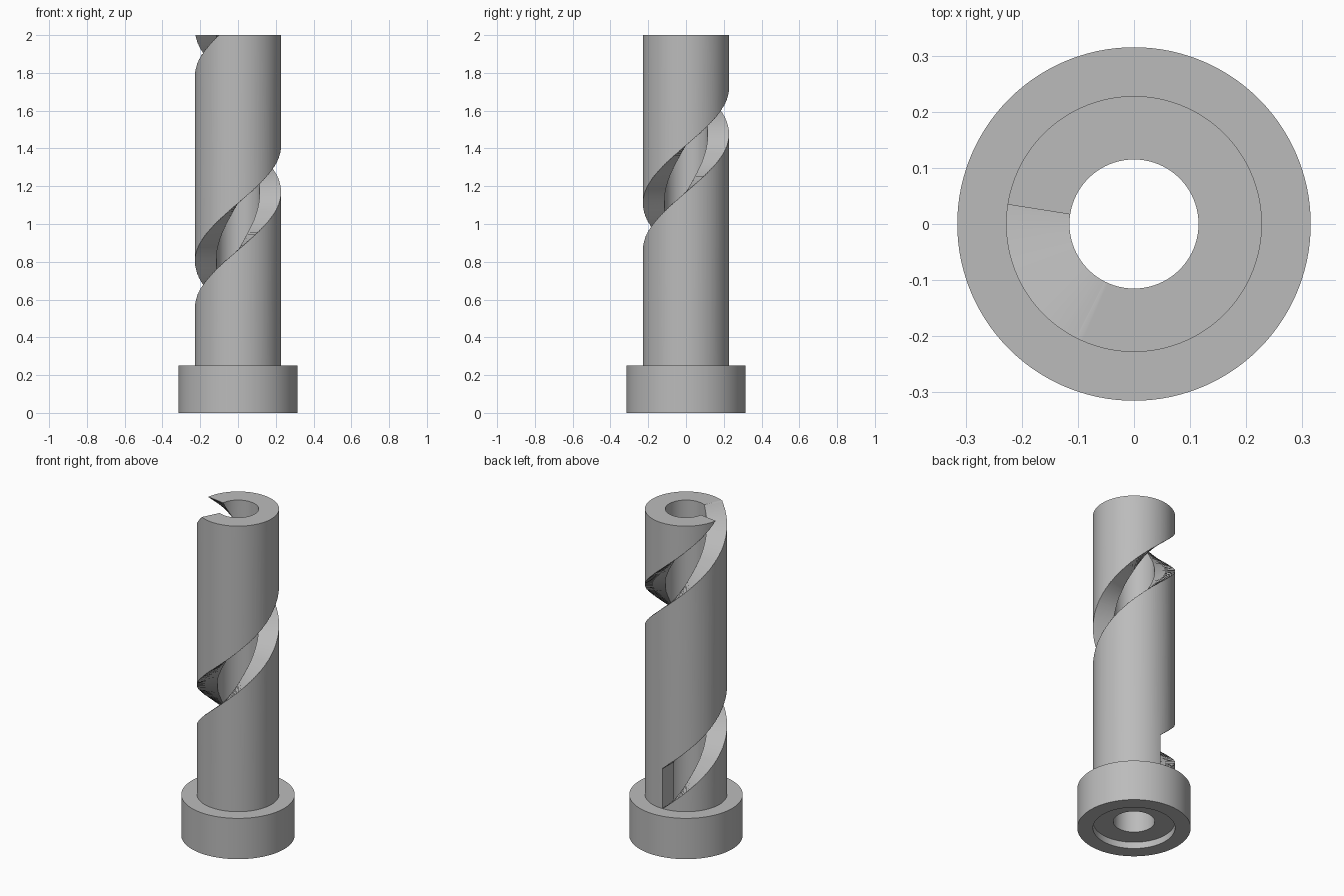
import bpy, bmesh, math

if "Cube" in bpy.data.objects:
    bpy.data.objects.remove(bpy.data.objects["Cube"], do_unlink=True)

COLLAR_R, TUBE_R, BORE_R = 0.315, 0.228, 0.115
COLLAR_H, HEIGHT, RECESS = 0.25, 2.0, 0.04
PITCH, SLOT_H, START = 1.227, 0.243, 90   # slot rise per turn, height, start angle
SEGMENTS = 120


def ring_point(r, degrees, z):
    a = math.radians(degrees)
    return (r * math.cos(a), r * math.sin(a), z)


def skin(name, rings, closed):
    """Join successive closed sections into a solid; cap the ends if open."""
    bm = bmesh.new()
    rows = [[bm.verts.new(p) for p in ring] for ring in rings]
    pairs = list(zip(rows, rows[1:])) + ([(rows[-1], rows[0])] if closed else [])
    for a, b in pairs:
        for i in range(len(a)):
            j = (i + 1) % len(a)
            bm.faces.new((a[i], a[j], b[j], b[i]))
    if not closed:
        bm.faces.new(rows[0])
        bm.faces.new(rows[-1])
    bmesh.ops.recalc_face_normals(bm, faces=bm.faces)
    mesh = bpy.data.meshes.new(name)
    bm.to_mesh(mesh)
    bm.free()
    obj = bpy.data.objects.new(name, mesh)
    bpy.context.collection.objects.link(obj)
    return obj


# Tube with collar and recessed underside, turned from one profile
profile = [(BORE_R, RECESS), (TUBE_R, RECESS), (TUBE_R, 0), (COLLAR_R, 0),
           (COLLAR_R, COLLAR_H), (TUBE_R, COLLAR_H), (TUBE_R, HEIGHT), (BORE_R, HEIGHT)]
body = skin("slotted_tube", [[ring_point(r, 360 * i / SEGMENTS, z) for r, z in profile]
                             for i in range(SEGMENTS)], True)

# Helical slot cutter, starting just above the collar and leaving at the top
sections = []
for turn in range(0, 541, 3):
    low = COLLAR_H + 0.001 + PITCH * turn / 360
    high = low + SLOT_H
    corners = [(0.06, low), (0.4, low), (0.4, high), (0.06, high)]
    sections.append([ring_point(r, START + turn, z) for r, z in corners])
cutter = skin("slot_cutter", sections, False)
cutter.hide_render = True

cut = body.modifiers.new("helical_slot", 'BOOLEAN')
cut.operation = 'DIFFERENCE'
cut.solver = 'EXACT'
cut.object = cutter

bpy.ops.object.select_all(action='DESELECT')
body.select_set(True)
bpy.context.view_layer.objects.active = body
bpy.ops.object.modifier_apply(modifier=cut.name)
bpy.data.objects.remove(cutter, do_unlink=True)

# Plain grey finish
grey = bpy.data.materials.new("plain_grey")
grey.use_nodes = True
colour = (0.5, 0.5, 0.5, 1)
grey.diffuse_color = colour
grey.node_tree.nodes["Principled BSDF"].inputs["Base Color"].default_value = colour
body.data.materials.clear()
body.data.materials.append(grey)
bpy.ops.object.shade_smooth_by_angle(angle=math.radians(30))
